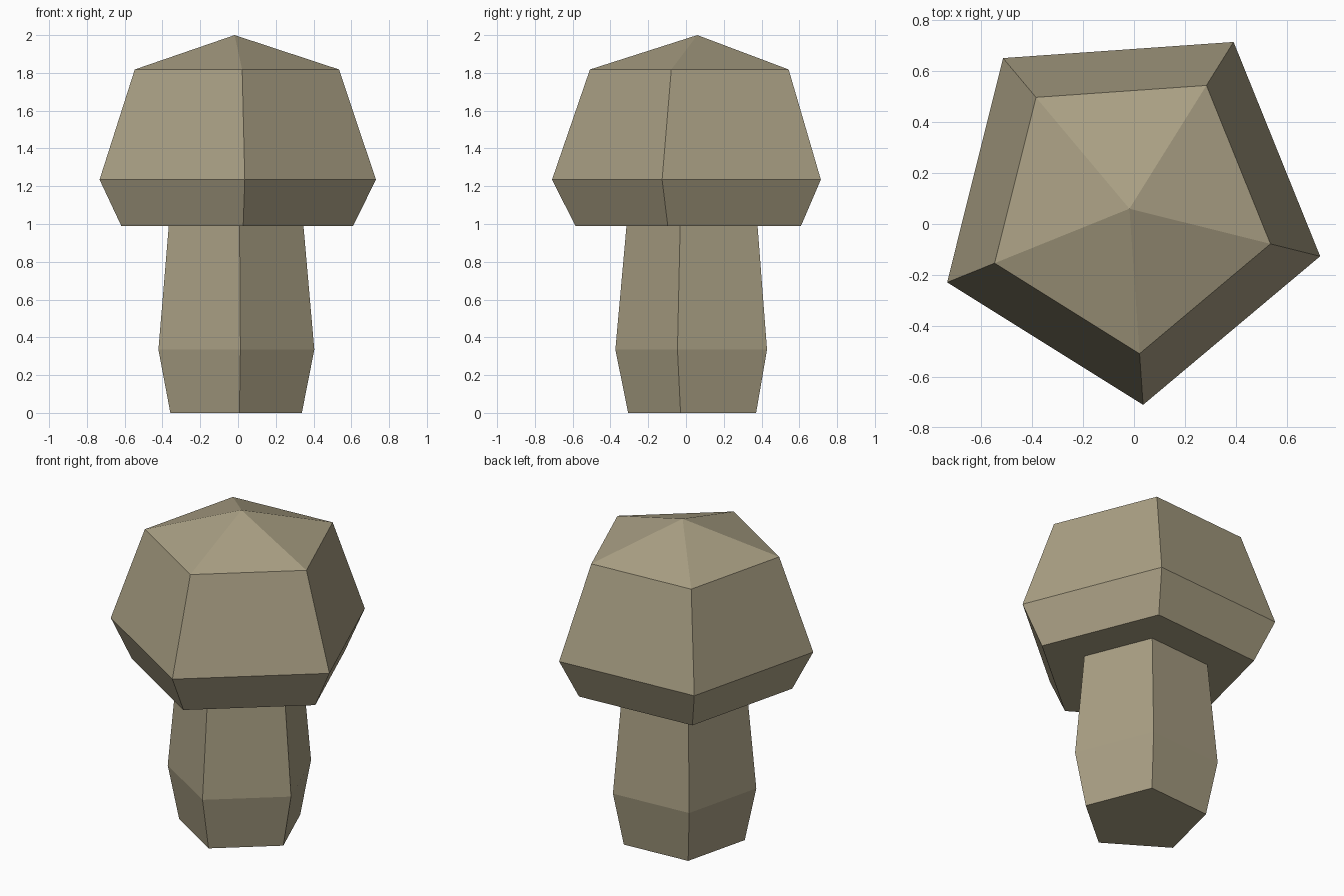
import bpy, bmesh, math

if "Cube" in bpy.data.objects:
    bpy.data.objects.remove(bpy.data.objects["Cube"])

SIDES = 5
CX, CY = -0.018, 0.06           # axis of the mushroom
START = math.radians(-86)       # direction of the first corner

mat = bpy.data.materials.new("mushroom_tan")
mat.diffuse_color = (0.40, 0.35, 0.231, 1)
mat.use_nodes = True
mat.node_tree.nodes["Principled BSDF"].inputs["Base Color"].default_value = mat.diffuse_color


def lathe(name, profile, apex=None):
    """Stack five-sided rings (radius, z); close with a flat end or a point."""
    bm = bmesh.new()
    rings = []
    for r, z in profile:
        rings.append([bm.verts.new((CX + r * math.cos(START + math.tau * i / SIDES),
                                    CY + r * math.sin(START + math.tau * i / SIDES), z))
                      for i in range(SIDES)])
    for low, high in zip(rings, rings[1:]):
        for i in range(SIDES):
            j = (i + 1) % SIDES
            bm.faces.new((low[i], low[j], high[j], high[i]))
    bm.faces.new(rings[0][::-1])
    if apex is None:
        bm.faces.new(rings[-1])
    else:
        tip = bm.verts.new((CX, CY, apex))
        for i in range(SIDES):
            bm.faces.new((rings[-1][i], rings[-1][(i + 1) % SIDES], tip))
    bmesh.ops.recalc_face_normals(bm, faces=bm.faces)
    mesh = bpy.data.meshes.new(name)
    bm.to_mesh(mesh)
    bm.free()
    mesh.materials.append(mat)
    obj = bpy.data.objects.new(name, mesh)
    bpy.context.collection.objects.link(obj)
    return obj


# Bulging stem, reaching slightly into the cap
lathe("stem", [(0.367, 0), (0.435, 0.335), (0.375, 1.0)])

# Faceted cap with a flat underside and a pointed top
lathe("cap", [(0.647, 0.99), (0.771, 1.235), (0.57, 1.818)], apex=2.0)
